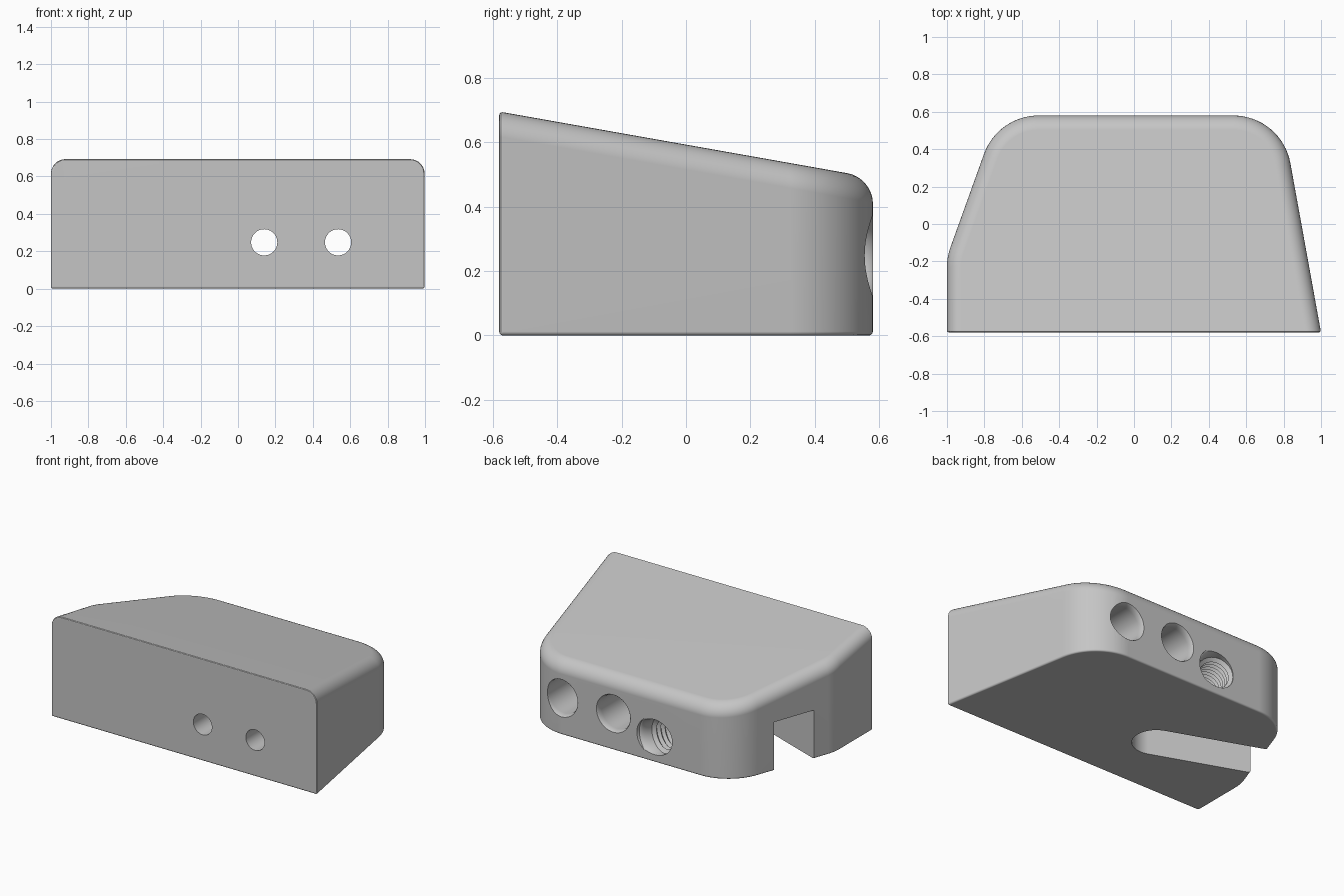
import bpy, bmesh, math
from mathutils import Vector, Matrix

default = bpy.data.objects.get("Cube")
if default:
    bpy.data.objects.remove(default)

FRONT, BACK, ROUND, RIM = -0.58, 0.58, 0.31, 0.078
CORNERS = [Vector(p) for p in
           [(1, FRONT), (0.79, BACK), (-0.728, BACK), (-1, -0.176), (-1, FRONT)]]
GREY = (0.56, 0.56, 0.56, 1)
grey = bpy.data.materials.new("matte grey")
grey.use_nodes = True
grey.diffuse_color = GREY
grey.node_tree.nodes["Principled BSDF"].inputs["Base Color"].default_value = GREY


def make_object(name, bm):
    bmesh.ops.recalc_face_normals(bm, faces=bm.faces)
    mesh = bpy.data.meshes.new(name)
    bm.to_mesh(mesh)
    bm.free()
    mesh.materials.append(grey)
    obj = bpy.data.objects.new(name, mesh)
    bpy.context.collection.objects.link(obj)
    return obj


def stack(bm, rings):
    """Closed solid through a stack of equal point rings."""
    rings = [[bm.verts.new(p) for p in ring] for ring in rings]
    bm.faces.new(rings[0][::-1])
    bm.faces.new(rings[-1])
    n = len(rings[0])
    for one, two in zip(rings, rings[1:]):
        for k in range(n):
            m = (k + 1) % n
            bm.faces.new((one[k], one[m], two[m], two[k]))


def rounded_corner(before, corner, after, radius, steps):
    """Points of an arc tangent to both sides of a corner."""
    a, b = (before - corner).normalized(), (after - corner).normalized()
    half = a.angle(b) / 2
    centre = corner + (a + b).normalized() * radius / math.sin(half)
    start = corner + a * radius / math.tan(half) - centre
    turn = math.pi - 2 * half
    return [centre + Matrix.Rotation(turn * i / steps, 2) @ start for i in range(steps + 1)]


def inset_outline(inset):
    """Plan outline with every side but the front moved inwards."""
    sides = []
    for a, b in zip(CORNERS, CORNERS[1:] + CORNERS[:1]):
        along = (b - a).normalized()
        normal = Vector((along.y, -along.x))
        sides.append((normal, normal.dot(a) - inset))
    sides[-1] = (sides[-1][0], -FRONT)
    moved = []
    for (n1, d1), (n2, d2) in zip(sides[-1:] + sides, sides):
        moved.append(Matrix((n1, n2)).inverted() @ Vector((d1, d2)))
    outline = [moved[0]]
    for i, steps in ((1, 16), (2, 16), (3, 5)):
        outline += rounded_corner(moved[i - 1], moved[i], moved[i + 1], ROUND - inset, steps)
    return outline + [moved[-1]]


def slope_height(p):
    return 0.695 - 0.177 * (p.y - FRONT)


def lathe(name, profile, sides=64):
    """Closed solid turned around the y axis from (radius, y) pairs."""
    bm = bmesh.new()
    angles = [2 * math.pi * k / sides for k in range(sides)]
    stack(bm, [[(r * math.cos(t), y, r * math.sin(t)) for t in angles] for r, y in profile])
    return make_object(name, bm)


def flared_mouth(radius, y_start, y_end, flare):
    """Rounded lip that widens towards the outside."""
    points = []
    for i in range(7):
        t = math.pi / 2 * i / 6
        points.append((radius + flare * (1 - math.cos(t)), y_start + (y_end - y_start) * math.sin(t)))
    return points + [(radius + flare, y_end + 0.2)]


# Body: wedge with a sloping top and a broad round along its sides and back
rings = [[(p.x, p.y, 0) for p in inset_outline(0)]]
for i in range(9):
    t = math.pi / 2 * i / 8
    drop = RIM * (1 - math.sin(t))
    rings.append([(p.x, p.y, slope_height(p) - drop)
                  for p in inset_outline(RIM * (1 - math.cos(t)))])
bm = bmesh.new()
stack(bm, rings)
bm.normal_update()

# Fine round along the front face and base
front_face = min(bm.faces, key=lambda f: f.normal.y)
bmesh.ops.dissolve_faces(bm, faces=[f for f in bm.faces
                                    if abs(f.calc_center_median().y - FRONT) < 0.001])
fine = [e for e in bm.edges
        if all(abs(v.co.y - FRONT) < 0.001 for v in e.verts)
        or all(v.co.z < 0.001 for v in e.verts)]
bmesh.ops.bevel(bm, geom=fine, offset=0.012, offset_type='OFFSET', segments=3,
                profile=0.5, affect='EDGES', clamp_overlap=False)
body = make_object("wedge_block", bm)

cutters = []

# Bolt holes: wide bore from the back, narrow through to the front
for x in (0.14, 0.535):
    hole = lathe("bolt_hole", [(0.07, -0.8), (0.07, -0.2), (0.117, -0.2)]
                 + flared_mouth(0.117, 0.54, BACK + 0.004, 0.017))
    hole.location = (x, 0, 0.248)
    cutters.append(hole)

# Open slot, square to the slanted side, with a round inner end
slot_angle = math.radians(160)
half_width = 0.15
stadium = [Vector((1.2, -half_width)), Vector((1.2, half_width))]
for i in range(25):
    t = math.pi / 2 + math.pi * i / 24
    stadium.append(Vector((math.cos(t), math.sin(t))) * half_width)
bm = bmesh.new()
stack(bm, [[(p.x, p.y, z) for p in stadium] for z in (-0.2, 0.33)])
slot = make_object("side_slot", bm)
slot.location = (-0.27, -0.11, 0)
slot.rotation_euler.z = slot_angle
cutters.append(slot)

# Threaded hole from the back into the slot
pitch, turns, thread_end = 0.032, 16, -0.07
thread = [(0.092, thread_end - pitch * turns)]
for i in range(turns):
    y = thread_end - pitch * (turns - i)
    thread += [(0.112, y + pitch * 0.5), (0.092, y + pitch)]
screw = lathe("threaded_hole", thread + [(0.115, thread_end + 0.02)]
              + flared_mouth(0.115, -0.04, 0.03, 0.02))
screw.location = (-0.18, BACK, 0.17)
screw.rotation_euler.z = slot_angle - math.pi
cutters.append(screw)

# Cut every opening, then drop the cutters
bpy.context.view_layer.objects.active = body
body.select_set(True)
for cutter in cutters:
    cutter.hide_render = True
    cut = body.modifiers.new(cutter.name, 'BOOLEAN')
    cut.operation, cut.solver, cut.object = 'DIFFERENCE', 'EXACT', cutter
    bpy.ops.object.modifier_apply(modifier=cut.name)
    bpy.data.objects.remove(cutter)

# Smooth rounds while the large faces stay flat
bpy.ops.object.shade_smooth_by_angle(angle=math.radians(32))
flat = body.modifiers.new("flat_faces", 'WEIGHTED_NORMAL')
flat.keep_sharp = True
